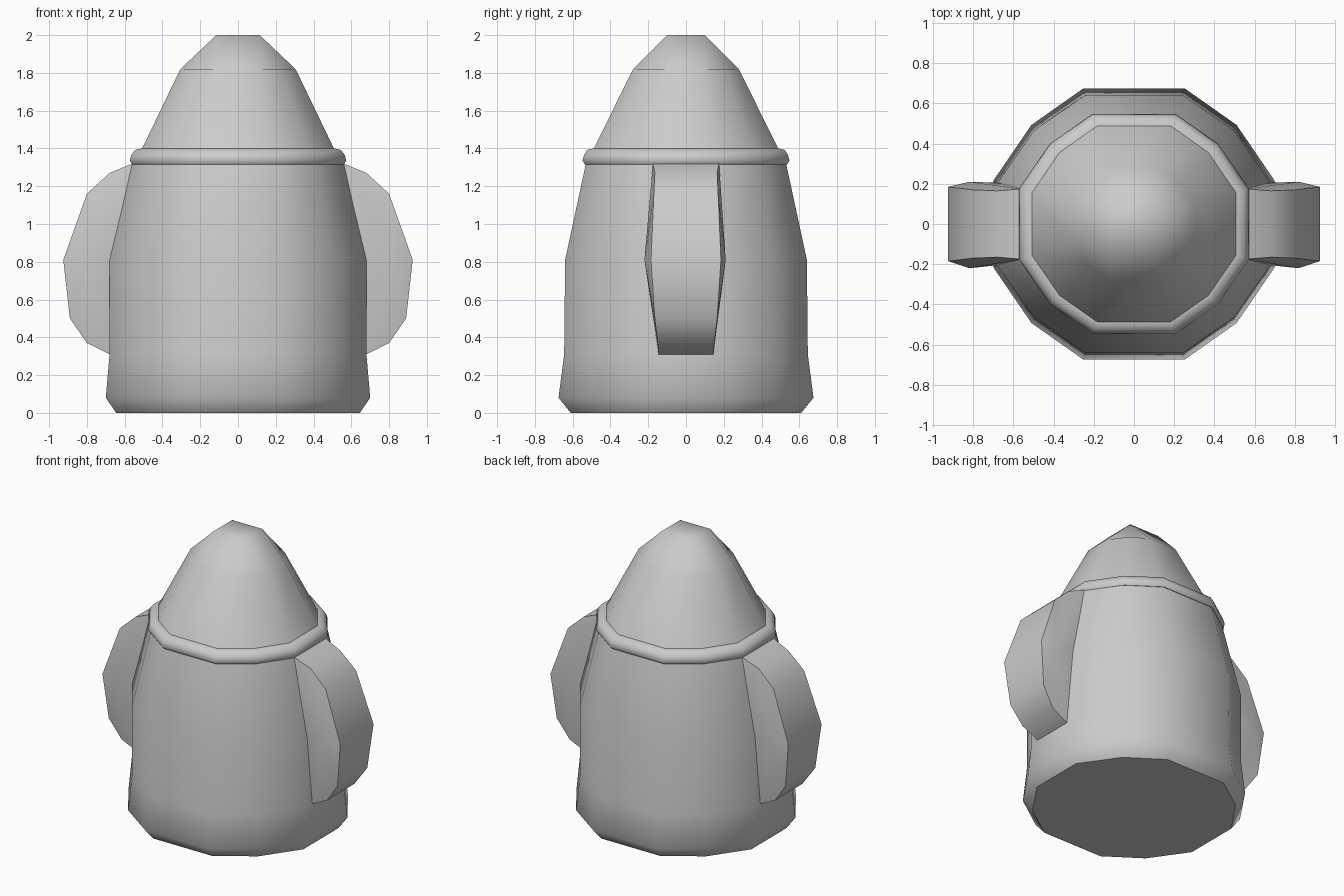
import bpy, bmesh, math

if "Cube" in bpy.data.objects:
    bpy.data.objects.remove(bpy.data.objects["Cube"])

# twelve-sided section, scaled to unit half-widths (one quadrant, then mirrored)
Q = [(1, .32), (.73, .73), (.36, 1)]
SECTION = (Q + [(-x, y) for x, y in reversed(Q)]
           + [(-x, -y) for x, y in Q] + [(x, -y) for x, y in reversed(Q)])


def finish(bm, name):
    bmesh.ops.recalc_face_normals(bm, faces=bm.faces)
    me = bpy.data.meshes.new(name)
    bm.to_mesh(me)
    bm.free()
    ob = bpy.data.objects.new(name, me)
    bpy.context.collection.objects.link(ob)
    bpy.ops.object.select_all(action='DESELECT')
    ob.select_set(True)
    bpy.context.view_layer.objects.active = ob
    bpy.ops.object.shade_smooth_by_angle(angle=math.radians(50))
    return ob


def loft(bm, profile):
    rings = [[bm.verts.new((x * rx, y * ry, z)) for x, y in SECTION]
             for rx, ry, z in profile]
    for a, b in zip(rings, rings[1:]):
        for i in range(12):
            j = (i + 1) % 12
            bm.faces.new((a[i], a[j], b[j], b[i]))
    bm.faces.new(rings[0])
    return rings


# body
bm = bmesh.new()
rings = loft(bm, [(.645, .61, 0), (.70, .675, .08), (.68, .645, .31),
                  (.68, .64, .81), (.56, .53, 1.32)])
bm.faces.new(rings[-1])
finish(bm, "body")

# rolled brim
bm = bmesh.new()
rings = loft(bm, [(.56, .535, 1.315), (.573, .548, 1.335), (.565, .54, 1.365),
                  (.545, .523, 1.392), (.51, .49, 1.40)])
bm.faces.new(rings[-1])
finish(bm, "hat_brim")

# pointed hat, closed by a small square tip
bm = bmesh.new()
rings = loft(bm, [(.51, .49, 1.395), (.305, .28, 1.82)])
r = rings[-1]
tip = [bm.verts.new((sx * .115, sy * .10, 2))
       for sx, sy in ((1, 1), (-1, 1), (-1, -1), (1, -1))]
for k in range(4):
    n = (k + 1) % 4
    bm.faces.new((r[3 * k], r[3 * k + 1], r[3 * k + 2], tip[k]))
    bm.faces.new((r[3 * k + 2], r[3 * n], tip[n], tip[k]))
bm.faces.new(tip)
finish(bm, "hat")

# arms: outer strip (x, z, half width) with side walls meeting at a bulge
ARM = [(.56, 1.32, .175), (.68, 1.27, .165), (.80, 1.16, .17), (.925, .81, .185),
       (.89, .50, .165), (.80, .37, .15), (.68, .31, .145)]


def arm(side, name):
    bm = bmesh.new()
    walls = []
    for s in (-1, 1):
        edge = [bm.verts.new((side * x, s * w, z)) for x, z, w in ARM]
        bulge = bm.verts.new((side * .82, s * .215 - .005, .81))
        base = bm.verts.new((side * .675, s * .205, .81))
        for a, b in zip(edge, edge[1:]):
            bm.faces.new((a, b, bulge))
        bm.faces.new((edge[0], bulge, base))
        bm.faces.new((edge[-1], base, bulge))
        walls.append((edge, base))
    (e0, b0), (e1, b1) = walls
    for i in range(len(ARM) - 1):
        bm.faces.new((e0[i], e0[i + 1], e1[i + 1], e1[i]))
    bm.faces.new((e0[0], e1[0], b1, b0))
    bm.faces.new((b0, b1, e1[-1], e0[-1]))
    finish(bm, name)


arm(1, "right_arm")
arm(-1, "left_arm")
